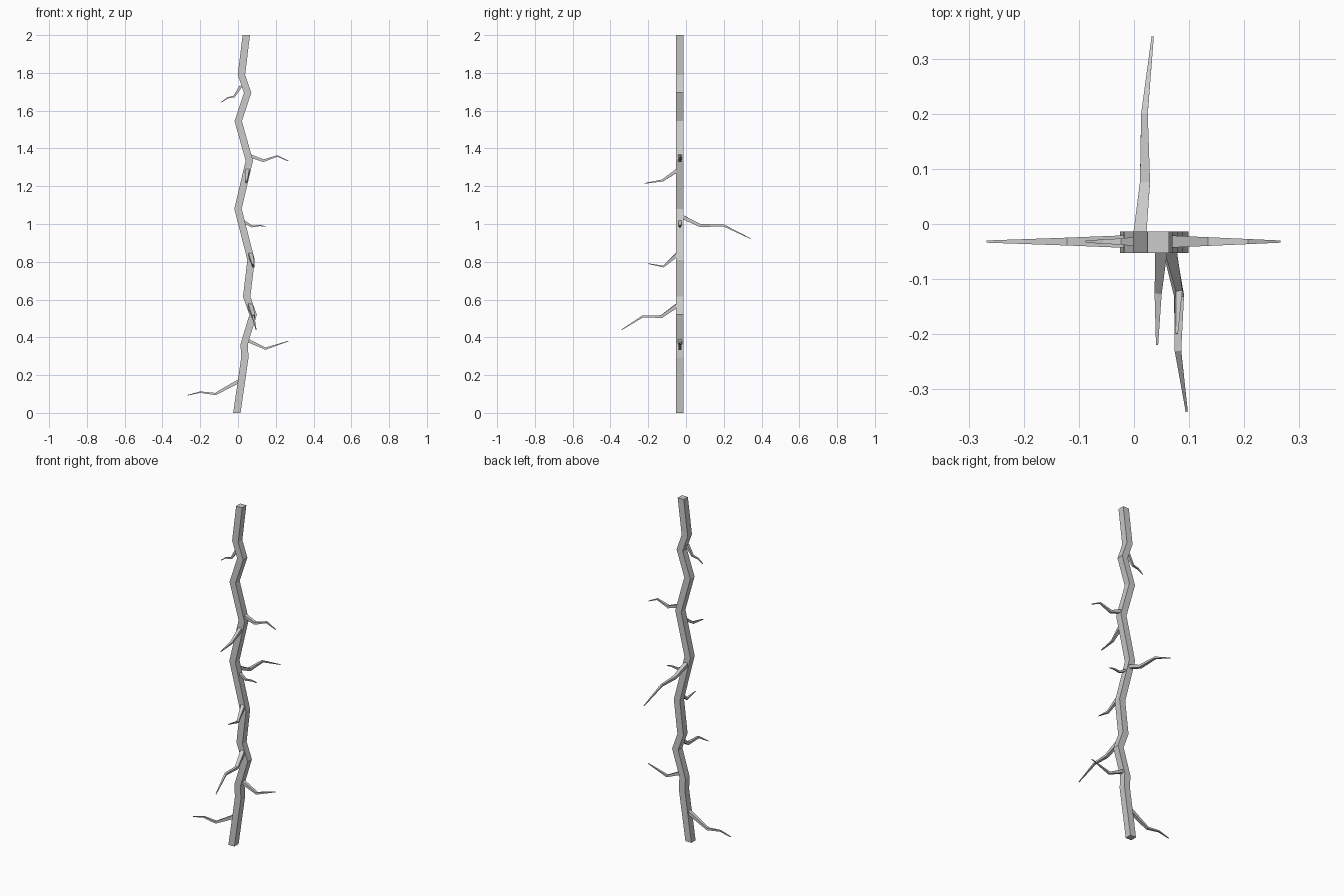
import bpy, bmesh
from mathutils import Vector

if "Cube" in bpy.data.objects:
    bpy.data.objects.remove(bpy.data.objects["Cube"])

Y0 = -0.033  # depth of the trunk centre line


def tube(name, rings):
    """Skin four-cornered rings into a closed flat-shaded limb."""
    bm = bmesh.new()
    loops = [[bm.verts.new(p) for p in ring] for ring in rings]
    for a, b in zip(loops, loops[1:]):
        for i in range(4):
            j = (i + 1) % 4
            bm.faces.new((a[i], a[j], b[j], b[i]))
    bm.faces.new(loops[0])
    bm.faces.new(loops[-1])
    bmesh.ops.recalc_face_normals(bm, faces=bm.faces)
    mesh = bpy.data.meshes.new(name)
    bm.to_mesh(mesh)
    bm.free()
    bpy.context.collection.objects.link(bpy.data.objects.new(name, mesh))


def square(c, u, v):
    return [c - u - v, c + u - v, c + u + v, c - u + v]


def branch(name, points, base=0.011):
    """Tapered square limb along a path."""
    pts = [Vector(p) for p in points]
    total = sum((b - a).length for a, b in zip(pts, pts[1:]))
    rings, run = [], 0
    for i, p in enumerate(pts):
        if i:
            run += (p - pts[i - 1]).length
        d = (pts[min(i + 1, len(pts) - 1)] - pts[max(i - 1, 0)]).normalized()
        side = d.cross(Vector((0, 0, 1))).normalized()
        up = side.cross(d)
        r = base + (0.002 - base) * run / total
        rings.append(square(p, side * r, up * r * 0.85))
    tube(name, rings)


# Zigzag trunk: (x, z) centre line, mitred square section
path = [(-0.006, 0), (0.036, 0.29), (0.033, 0.365), (0.08, 0.52), (0.046, 0.615),
        (0.069, 0.81), (0.0, 1.08), (0.06, 1.335), (0.001, 1.545),
        (0.051, 1.695), (0.018, 1.79), (0.044, 2.0)]
tube("trunk", [square(Vector((x, Y0, z)), Vector((0.0195, 0, 0)),
                      Vector((0, 0.0195, 0))) for x, z in path])

# Branches spreading sideways: (x, z) paths
sideways = {
    "low_left_branch": ([(0.005, 0.168), (-0.12, 0.10), (-0.2, 0.11), (-0.268, 0.093)], 0.012),
    "low_right_branch": ([(0.045, 0.387), (0.145, 0.34), (0.266, 0.38)], 0.011),
    "high_right_branch": ([(0.065, 1.36), (0.135, 1.335), (0.208, 1.36), (0.266, 1.333)], 0.011),
    "middle_twig": ([(0.025, 1.015), (0.075, 0.987), (0.115, 0.992), (0.145, 0.987)], 0.009),
    "top_left_twig": ([(0.015, 1.73), (-0.02, 1.675), (-0.055, 1.668), (-0.087, 1.645)], 0.009),
}
for name, (pts, base) in sideways.items():
    branch(name, [(x, Y0 + 0.001, z) for x, z in pts], base)

# Branches spreading to the back and front
branch("back_branch", [(0.010, -0.025, 1.04), (0.020, 0.075, 0.992),
                       (0.019, 0.2, 0.992), (0.034, 0.341, 0.923)], 0.012)
branch("high_front_branch", [(0.050, -0.045, 1.285), (0.044, -0.125, 1.23),
                             (0.042, -0.22, 1.215)])
branch("middle_front_branch", [(0.066, -0.045, 0.84), (0.082, -0.12, 0.775),
                               (0.078, -0.2, 0.79)])
branch("low_front_branch", [(0.064, -0.045, 0.57), (0.082, -0.13, 0.51),
                            (0.080, -0.23, 0.51), (0.096, -0.341, 0.44)], 0.012)
